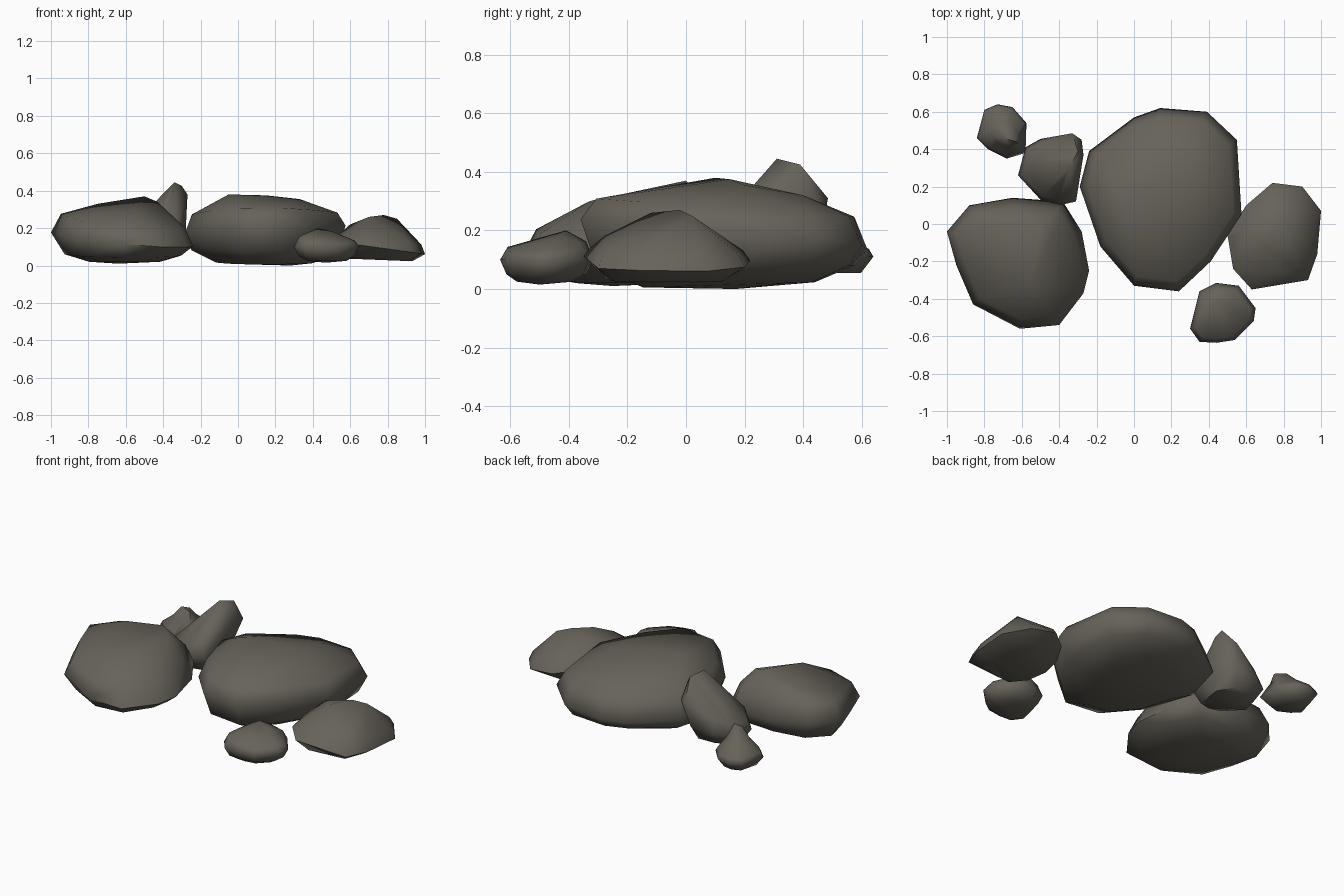
import bpy
import bmesh
import math
from mathutils import Vector

cube = bpy.data.objects.get("Cube")
if cube:
    bpy.data.objects.remove(cube, do_unlink=True)

stone = bpy.data.materials.new("dark grey stone")
stone.use_nodes = True
stone_colour = (0.135, 0.124, 0.102, 1)
stone.diffuse_color = stone_colour
stone.node_tree.nodes["Principled BSDF"].inputs["Base Color"].default_value = stone_colour


def rock(name, outline, layers, crown, waist=None):
    """Convex boulder: the plan outline repeated in layers of
    (scale, height, tilt along x, tilt along y), closed by crown points."""
    corners = [Vector(p) for p in outline]
    centre = sum(corners, Vector((0, 0))) / len(corners)
    bm = bmesh.new()
    for scale, height, tilt_x, tilt_y in layers:
        for corner in corners:
            offset = (corner - centre) * scale
            spot = centre + offset
            z = height + tilt_x * offset.x + tilt_y * offset.y
            bm.verts.new((spot.x, spot.y, z))
    for point in crown:
        bm.verts.new(point)
    hull = bmesh.ops.convex_hull(bm, input=bm.verts[:])
    spare = set(hull["geom_interior"]) | set(hull["geom_unused"])
    spare = [v for v in spare if isinstance(v, bmesh.types.BMVert) and not v.link_faces]
    bmesh.ops.delete(bm, geom=spare, context="VERTS")
    # Optional pinch below the peak
    if waist:
        height, pinch = waist
        cut = bmesh.ops.bisect_plane(bm, geom=bm.verts[:] + bm.edges[:] + bm.faces[:],
                                     plane_co=(0, 0, height), plane_no=(0, 0, 1))
        ring = [g for g in cut["geom_cut"] if isinstance(g, bmesh.types.BMVert)]
        middle = sum((v.co for v in ring), Vector()) / len(ring)
        for v in ring:
            v.co = middle + (v.co - middle) * pinch
    bmesh.ops.recalc_face_normals(bm, faces=bm.faces[:])
    mesh = bpy.data.meshes.new(name)
    bm.to_mesh(mesh)
    bm.free()
    mesh.materials.append(stone)
    obj = bpy.data.objects.new(name, mesh)
    bpy.context.collection.objects.link(obj)
    bpy.ops.object.select_all(action="DESELECT")
    obj.select_set(True)
    bpy.context.view_layer.objects.active = obj
    bpy.ops.object.shade_smooth_by_angle(angle=math.radians(65))
    return obj


# Largest boulder in the middle
rock("large_boulder",
     [(-0.29, 0.2), (-0.24, 0.39), (0, 0.57), (0.14, 0.62), (0.39, 0.6), (0.55, 0.45),
      (0.575, 0.05), (0.41, -0.2), (0.24, -0.36), (0, -0.33), (-0.18, -0.12)],
     [(1, 0.18, 0.05, -0.1), (0.9, 0.275, 0, -0.07), (0.9, 0.08, 0, 0), (0.6, 0.015, 0, 0.03)],
     [(-0.05, 0.1, 0.38), (0.15, 0.15, 0.375), (0.33, 0.2, 0.355),
      (0, -0.15, 0.32), (0.3, 0.4, 0.32), (0.28, 0.17, 0)])

# Broad boulder on the right hand side of the group
rock("broad_boulder",
     [(-1, -0.04), (-0.88, 0.1), (-0.65, 0.14), (-0.38, 0.12), (-0.28, -0.04), (-0.24, -0.25),
      (-0.27, -0.37), (-0.4, -0.54), (-0.61, -0.56), (-0.86, -0.43), (-0.95, -0.22)],
     [(1, 0.135, -0.08, 0.06), (0.87, 0.235, -0.08, 0.1), (0.82, 0.055, 0, 0.04), (0.5, 0.02, 0, 0)],
     [(-0.5, 0, 0.37), (-0.75, 0, 0.33), (-0.43, -0.05, 0.34),
      (-0.55, -0.33, 0.3), (-0.64, -0.25, 0.01)])

# Leaning slab between the two boulders
rock("leaning_rock",
     [(-0.62, 0.26), (-0.58, 0.41), (-0.5, 0.455), (-0.35, 0.46),
      (-0.28, 0.33), (-0.31, 0.12), (-0.4, 0.1), (-0.5, 0.13)],
     [(1, 0.16, 0.1, 0), (0.88, 0.23, 0.3, 0.1), (0.75, 0.08, 0, 0)],
     [(-0.34, 0.31, 0.445), (-0.3, 0.39, 0.425), (-0.27, 0.37, 0.38),
      (-0.33, 0.485, 0.31), (-0.28, 0.45, 0.3), (-0.37, 0.25, 0.37)])

# Sloping rock on the left hand side of the group
rock("sloping_rock",
     [(0.5, -0.06), (0.6, 0.1), (0.74, 0.22), (0.9, 0.2), (1, 0.07),
      (0.98, -0.16), (0.93, -0.3), (0.74, -0.32), (0.63, -0.35), (0.53, -0.24)],
     [(1, 0.095, -0.14, 0), (0.92, 0.13, -0.08, 0), (0.72, 0.03, -0.04, 0)],
     [(0.78, -0.02, 0.27), (0.85, 0.02, 0.25), (0.6, -0.02, 0.22), (0.7, -0.12, 0.26),
      (0.89, -0.08, 0.19), (0.68, -0.28, 0.18), (0.8, -0.25, 0.17)])

# Small rock at the front
rock("front_small_rock",
     [(0.3, -0.56), (0.35, -0.36), (0.44, -0.315), (0.56, -0.33), (0.65, -0.45),
      (0.64, -0.52), (0.54, -0.62), (0.44, -0.635), (0.35, -0.63)],
     [(1, 0.1, 0, 0), (0.85, 0.145, -0.1, 0.1), (0.85, 0.05, 0, 0), (0.6, 0.025, 0, 0)],
     [(0.43, -0.41, 0.2), (0.51, -0.43, 0.18), (0.36, -0.5, 0.17), (0.47, -0.5, 0.015)])

# Small peaked rock at the back
rock("back_small_rock",
     [(-0.84, 0.46), (-0.8, 0.61), (-0.73, 0.64), (-0.65, 0.625),
      (-0.575, 0.54), (-0.58, 0.38), (-0.68, 0.35), (-0.78, 0.4)],
     [(1, 0.11, 0, 0), (0.9, 0.135, 0, 0), (0.7, 0.055, 0, 0)],
     [(-0.63, 0.44, 0.25), (-0.7, 0.46, 0.255), (-0.67, 0.5, 0.24)],
     waist=(0.19, 0.87))
